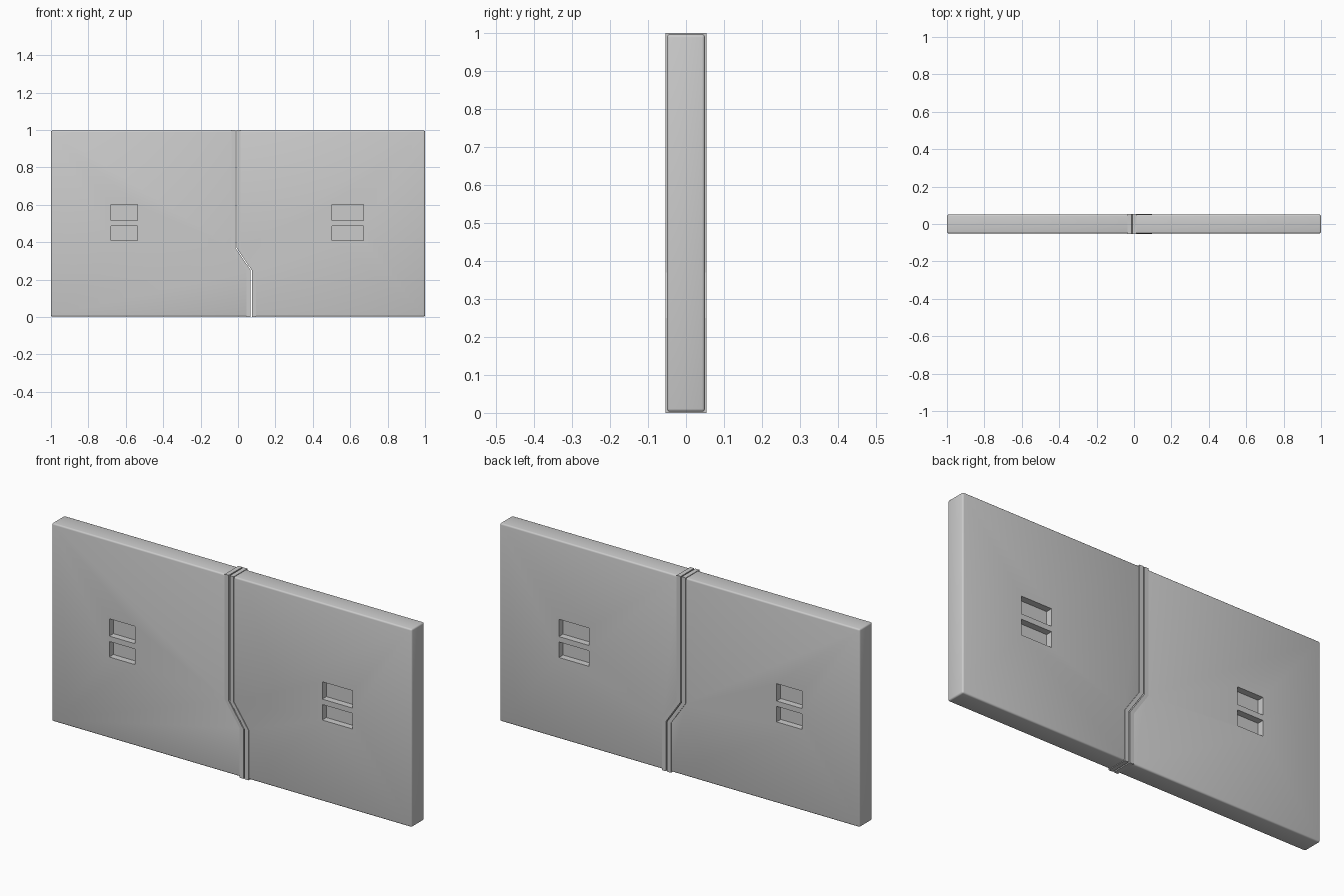
import bpy, bmesh

if "Cube" in bpy.data.objects:
    bpy.data.objects.remove(bpy.data.objects["Cube"])

# Seam line down the middle of the door: (x, z) from top to bottom
SEAM_TOP, SEAM_LOW, Z_HI, Z_LO = -0.011, 0.071, 0.37, 0.25


def seam(shift, top, bottom):
    return [(SEAM_TOP + shift, top), (SEAM_TOP + shift, Z_HI),
            (SEAM_LOW + shift, Z_LO), (SEAM_LOW + shift, bottom)]


def prism(name, outline, y0, y1):
    """Extrude an x-z outline between two y values."""
    bm = bmesh.new()
    face = bm.faces.new([bm.verts.new((x, y0, z)) for x, z in outline])
    ext = bmesh.ops.extrude_face_region(bm, geom=[face])
    verts = [v for v in ext["geom"] if isinstance(v, bmesh.types.BMVert)]
    bmesh.ops.translate(bm, verts=verts, vec=(0, y1 - y0, 0))
    bmesh.ops.recalc_face_normals(bm, faces=bm.faces)
    mesh = bpy.data.meshes.new(name)
    bm.to_mesh(mesh)
    bm.free()
    ob = bpy.data.objects.new(name, mesh)
    bpy.context.collection.objects.link(ob)
    return ob


def smooth(ob):
    bpy.ops.object.select_all(action='DESELECT')
    ob.select_set(True)
    bpy.context.view_layer.objects.active = ob
    for m in list(ob.modifiers):
        bpy.ops.object.modifier_apply(modifier=m.name)
    bpy.ops.object.shade_smooth_by_angle(angle=0.6)


def door(side, sign, x0, x1):
    # Main leaf with softened edges, its inner end buried in the seam trim
    outline = seam(sign * 0.014, 0.997, 0.003)
    outline += [(sign * 1.0, 0.003), (sign * 1.0, 0.997)]
    leaf = prism(side + "_leaf", outline, -0.05, 0.05)
    bev = leaf.modifiers.new("soft_edges", 'BEVEL')
    bev.width, bev.segments, bev.limit_method = 0.008, 3, 'ANGLE'

    # Two window recesses on each face
    cutters = []
    for z0, z1 in ((0.41, 0.488), (0.515, 0.602)):
        for y0, y1 in ((-0.1, -0.017), (0.017, 0.1)):
            c = prism("recess_cutter", [(x0, z0), (x1, z0), (x1, z1), (x0, z1)], y0, y1)
            c.hide_render = True
            cutters.append(c)
            cut = leaf.modifiers.new("recess", 'BOOLEAN')
            cut.object, cut.operation, cut.solver = c, 'DIFFERENCE', 'EXACT'
    smooth(leaf)
    for c in cutters:
        bpy.data.objects.remove(c)

    # Raised trim that follows the seam
    inner = seam(sign * 0.003, 1, 0)
    outer = seam(sign * 0.025, 1, 0)
    prism(side + "_seam_trim", inner + outer[::-1], -0.054, 0.054)


door("left", -1, -0.68, -0.538)
door("right", 1, 0.503, 0.671)
